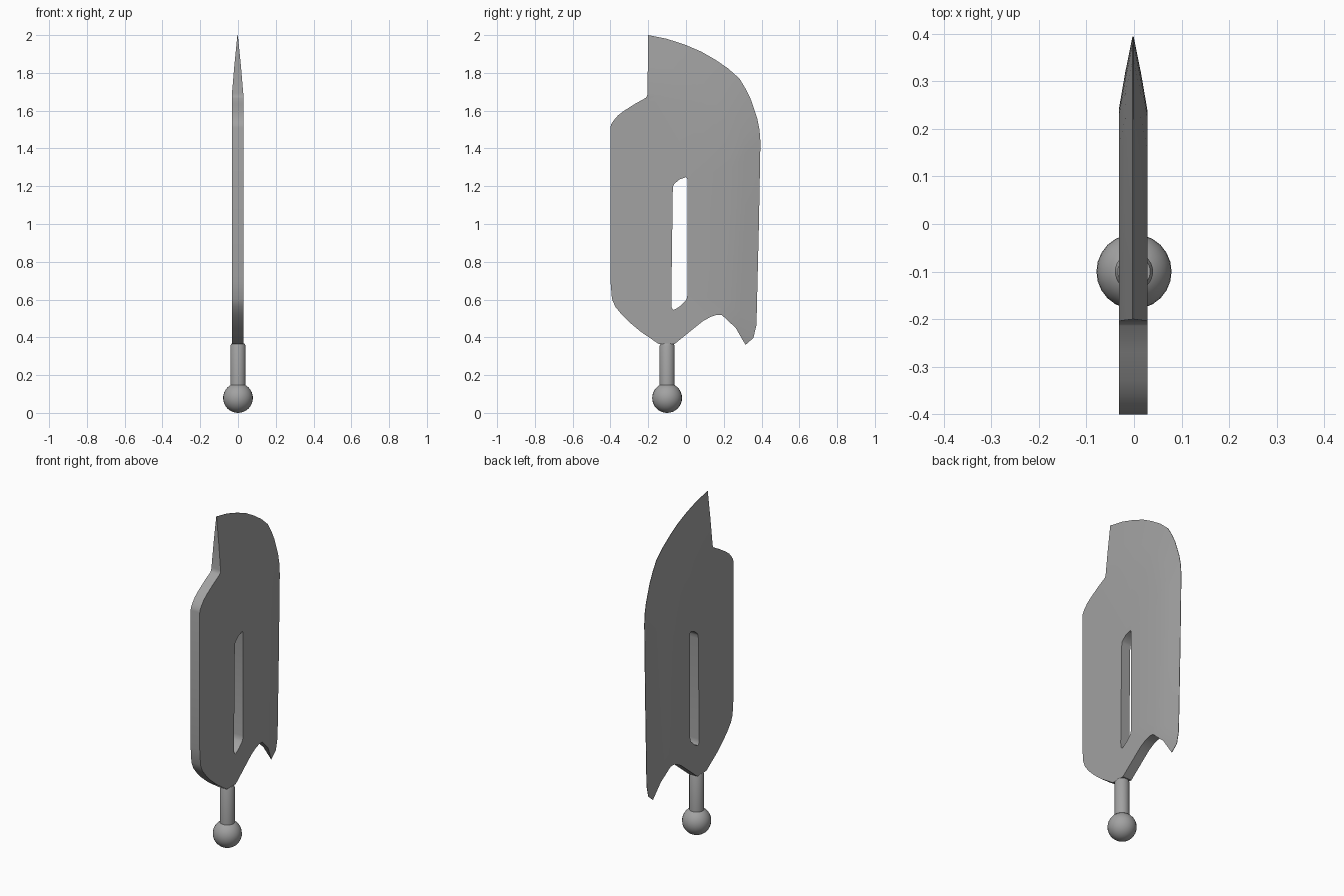
import bpy, bmesh, math

cube = bpy.data.objects.get("Cube")
if cube:
    bpy.data.objects.remove(cube, do_unlink=True)

grey = bpy.data.materials.new("mid grey")
grey.use_nodes = True
colour = (0.36, 0.36, 0.36, 1)
grey.diffuse_color = colour
grey.node_tree.nodes["Principled BSDF"].inputs["Base Color"].default_value = colour

HALF, THIN, SHIFT = 0.03, 0.0012, -0.002


def finish(name, bm):
    bmesh.ops.recalc_face_normals(bm, faces=bm.faces[:])
    mesh = bpy.data.meshes.new(name)
    bm.to_mesh(mesh)
    bm.free()
    mesh.materials.append(grey)
    ob = bpy.data.objects.new(name, mesh)
    bpy.context.collection.objects.link(ob)
    bpy.ops.object.select_all(action="DESELECT")
    ob.select_set(True)
    bpy.context.view_layer.objects.active = ob
    bpy.ops.object.shade_smooth_by_angle(angle=math.radians(35))
    return ob


# Cutting edge (y, z) from top point to lower barb, paired with the line where its bevel starts
edge = [(-.2, 2), (-.1, 1.98), (0, 1.947), (.08, 1.913), (.15, 1.873), (.22, 1.826),
        (.283, 1.77), (.315, 1.717), (.343, 1.66), (.378, 1.556), (.389, 1.5),
        (.394, 1.434), (.386, 1), (.373, .466), (.357, .397), (.315, .36)]
ridge = [(-.204, 1.69), (-.12, 1.68), (-.04, 1.66), (.02, 1.63), (.07, 1.59), (.12, 1.55),
         (.16, 1.51), (.185, 1.47), (.205, 1.43), (.225, 1.38), (.235, 1.34),
         (.24, 1.3), (.235, .95), (.215, .6), (.205, .54), (.19, .518)]
middle = [((a + c) / 2, (b + d) / 2) for (a, b), (c, d) in zip(edge, ridge)]
middle[-1] = (.263, .45)

# Blunt outline from the notch, past the stem, up the front to the step
blunt = [(.16, .518), (.13, .508), (.09, .486), (.045, .45), (-.06, .365), (-.145, .365),
         (-.24, .43), (-.3, .48), (-.34, .52), (-.375, .563), (-.392, .603), (-.4, .7),
         (-.4, 1.513), (-.396, 1.528), (-.384, 1.547), (-.36, 1.575), (-.33, 1.598),
         (-.27, 1.636), (-.214, 1.667), (-.207, 1.675)]
slot = [(0, 1.248), (.006, 1.243), (.008, 1.23), (.008, .625), (.004, .605), (-.003, .593),
        (-.03, .566), (-.055, .55), (-.068, .545), (-.075, .555), (-.078, .58),
        (-.07, 1.18), (-.068, 1.2), (-.063, 1.212), (-.034, 1.236)]

# Blade: one side as a sheet, then extruded across to the other side
bm = bmesh.new()


def row(points, h):
    return [bm.verts.new((h, y, z)) for y, z in points]


def loop(verts):
    return [bm.edges.new((v, verts[(i + 1) % len(verts)])) for i, v in enumerate(verts)]


outer, mid, inner = row(edge, THIN), row(middle, HALF * .56), row(ridge, HALF)
rim = loop(inner + row(blunt, HALF)) + loop(row(slot, HALF))
bmesh.ops.triangle_fill(bm, use_beauty=True, use_dissolve=False, edges=rim)
for a, b in ((outer, mid), (mid, inner)):
    for i in range(len(a) - 1):
        bm.faces.new((a[i], a[i + 1], b[i + 1], b[i]))
bmesh.ops.recalc_face_normals(bm, faces=bm.faces[:])
result = bmesh.ops.extrude_face_region(bm, geom=bm.faces[:], use_keep_orig=True)
for v in result["geom"]:
    if isinstance(v, bmesh.types.BMVert):
        v.co.x = -v.co.x
for v in bm.verts:
    v.co.x += SHIFT
finish("blade", bm)


# Round parts turned about the stem axis
def lathe(name, profile, segments=32):
    bm = bmesh.new()
    verts = [bm.verts.new((r, 0, z)) for r, z in profile]
    edges = [bm.edges.new(pair) for pair in zip(verts, verts[1:])]
    bmesh.ops.spin(bm, geom=verts + edges, cent=(0, 0, 0), axis=(0, 0, 1),
                   angle=math.tau, steps=segments, use_merge=True)
    bmesh.ops.remove_doubles(bm, verts=bm.verts[:], dist=1e-5)
    ob = finish(name, bm)
    ob.location.y = -.1
    return ob


lathe("stem", [(0, .12), (.04, .12), (.04, .355), (.034, .367), (0, .367)])
arc = [math.pi * i / 16 for i in range(17)]
lathe("ball", [(.079 * math.sin(a), .079 - .079 * math.cos(a)) for a in arc], 24)
